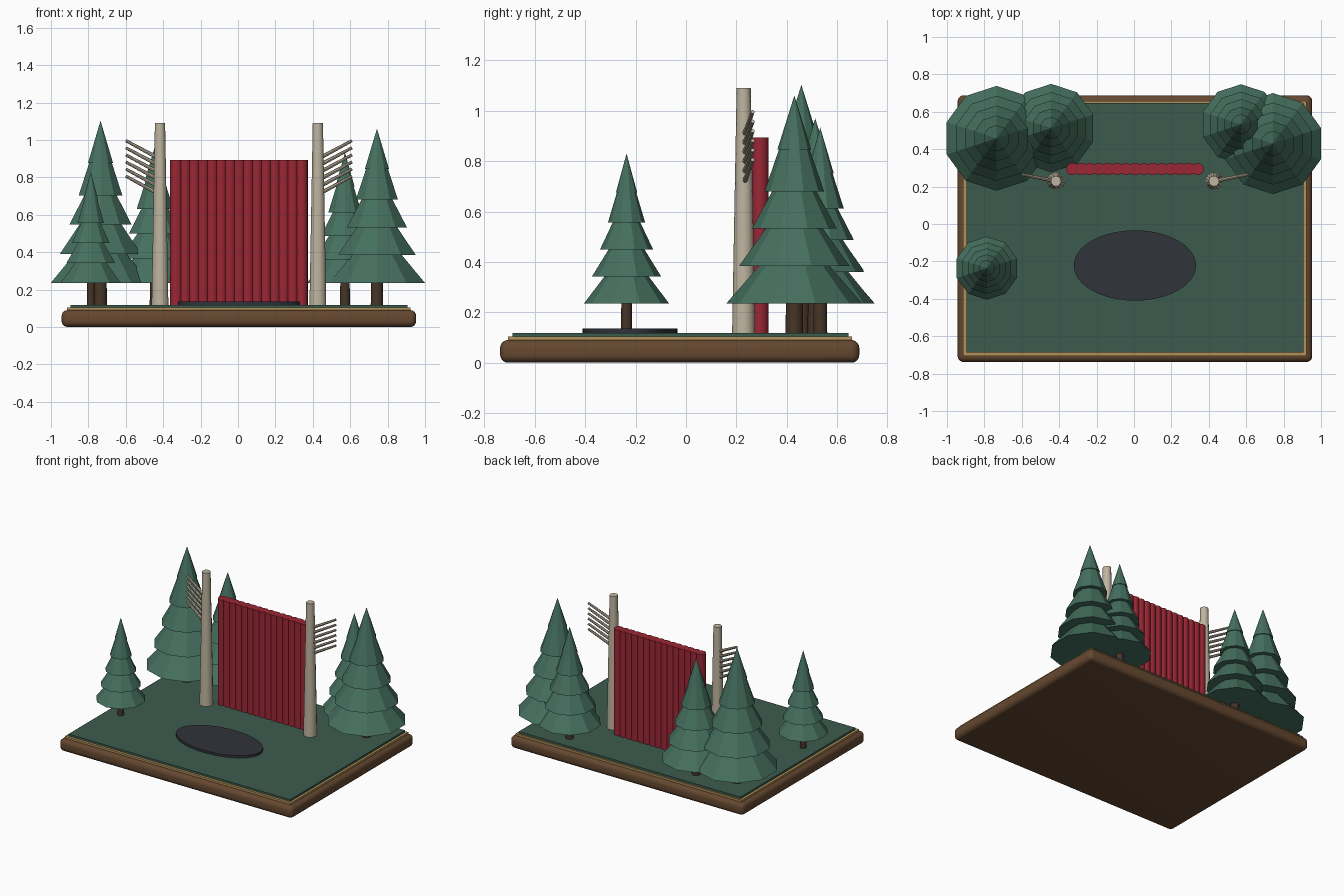
import bpy, bmesh
from mathutils import Matrix, Vector

if "Cube" in bpy.data.objects:
    bpy.data.objects.remove(bpy.data.objects["Cube"])


def material(name, rgb):
    m = bpy.data.materials.new(name)
    m.diffuse_color = (*rgb, 1)
    m.use_nodes = True
    m.node_tree.nodes["Principled BSDF"].inputs["Base Color"].default_value = m.diffuse_color
    return m


WOOD = material("dark_wood", (0.13, 0.065, 0.03))
BRASS = material("brass", (0.45, 0.29, 0.10))
MOSS = material("moss", (0.045, 0.105, 0.075))
NEEDLE = material("needles", (0.06, 0.16, 0.115))
BARK = material("bark", (0.06, 0.035, 0.02))
PALE = material("pale_wood", (0.52, 0.46, 0.35))
CLOTH = material("red_cloth", (0.33, 0.02, 0.035))
WATER = material("dark_water", (0.03, 0.033, 0.042))


def finish(name, bm, mat, smooth=False):
    me = bpy.data.meshes.new(name)
    bmesh.ops.recalc_face_normals(bm, faces=bm.faces)
    bm.to_mesh(me)
    bm.free()
    me.materials.append(mat)
    ob = bpy.data.objects.new(name, me)
    bpy.context.collection.objects.link(ob)
    if smooth:
        bpy.ops.object.select_all(action='DESELECT')
        ob.select_set(True)
        bpy.context.view_layer.objects.active = ob
        bpy.ops.object.shade_smooth_by_angle(angle=0.7)
    return ob


def rod(bm, a, b, r1, r2, sides):
    """Tapered cylinder from point a to point b."""
    a, b = Vector(a), Vector(b)
    d = b - a
    rot = Matrix() if d.x == d.y == 0 else d.to_track_quat('Z', 'Y').to_matrix().to_4x4()
    bmesh.ops.create_cone(bm, cap_ends=True, segments=sides, radius1=r1, radius2=r2,
                          depth=d.length, matrix=Matrix.Translation((a + b) / 2) @ rot)


def slab(name, x, y, z, mat, bevel=0.0, segments=1):
    """Box from (min, max) pairs, with optional rounded edges."""
    bm = bmesh.new()
    centre = [(p[0] + p[1]) / 2 for p in (x, y, z)]
    size = [p[1] - p[0] for p in (x, y, z)]
    bmesh.ops.create_cube(bm, size=1, matrix=Matrix.Translation(centre) @ Matrix.Diagonal((*size, 1)))
    if bevel:
        bmesh.ops.bevel(bm, geom=bm.edges[:], offset=bevel, segments=segments,
                        profile=0.5, affect='EDGES')
    return finish(name, bm, mat, bevel > 0)


# Display base: rounded plinth, brass step, mossy ground
slab("base_plinth", (-0.943, 0.953), (-0.738, 0.688), (0, 0.09), WOOD, 0.032, 5)
slab("base_trim", (-0.913, 0.923), (-0.706, 0.658), (0.08, 0.104), BRASS)
slab("ground", (-0.895, 0.906), (-0.688, 0.646), (0.10, 0.118), MOSS)

# Oval pool
bm = bmesh.new()
bmesh.ops.create_cone(bm, cap_ends=True, segments=48, radius1=1, radius2=1, depth=1,
                      matrix=Matrix.Translation((0.005, -0.222, 0.126)) @ Matrix.Diagonal((0.327, 0.188, 0.018, 1)))
finish("pool", bm, WATER, True)

# Pleated curtain: a row of overlapping round folds
bm = bmesh.new()
FOLDS = 15
for i in range(FOLDS):
    x = 0.005 + (i / (FOLDS - 1) - 0.5) * 0.67
    rod(bm, (x, 0.294, 0.118), (x, 0.294, 0.893), 0.033, 0.033, 16)
finish("curtain", bm, CLOTH, True)

# Pale dead trunks, each with a fan of bare branches leaning outwards
for side, label in ((-1, "left"), (1, "right")):
    px, py = 0.005 + side * 0.422, 0.229
    bm = bmesh.new()
    rod(bm, (px, py, 0.115), (px, py, 1.09), 0.046, 0.028, 14)
    finish(label + "_post", bm, PALE, True)
    bm = bmesh.new()
    for i in range(6):
        z = 0.708 + i * 0.038
        rod(bm, (px, py, z), (px + side * 0.182, py + 0.036, z + 0.098), 0.011, 0.008, 8)
    finish(label + "_branches", bm, PALE, True)

# Fir trees: five overlapping ten-sided tiers on a trunk
LEVELS = (0.0, 0.18, 0.36, 0.54, 0.74)
SKIRT = 0.235


def fir(name, x, y, top, radius):
    tall = top - SKIRT
    bm = bmesh.new()
    for i, level in enumerate(LEVELS):
        r = radius * (1 - 0.1875 * i)
        z = SKIRT + tall * level
        if i == len(LEVELS) - 1:
            rod(bm, (x, y, z), (x, y, top), r, 0, 10)
        else:
            gap = tall * (LEVELS[i + 1] - level)
            rod(bm, (x, y, z), (x, y, z + gap * 1.25), r, r * 0.4, 10)
    finish(name + "_foliage", bm, NEEDLE)
    bm = bmesh.new()
    rod(bm, (x, y, 0.115), (x, y, 0.30), radius * 0.13, radius * 0.12, 10)
    finish(name + "_trunk", bm, BARK, True)


fir("back_left_fir", -0.735, 0.458, 1.103, 0.280)
fir("inner_left_fir", -0.443, 0.513, 0.970, 0.236)
fir("inner_right_fir", 0.572, 0.533, 0.933, 0.214)
fir("back_right_fir", 0.743, 0.430, 1.060, 0.270)
fir("front_left_fir", -0.787, -0.236, 0.830, 0.169)
